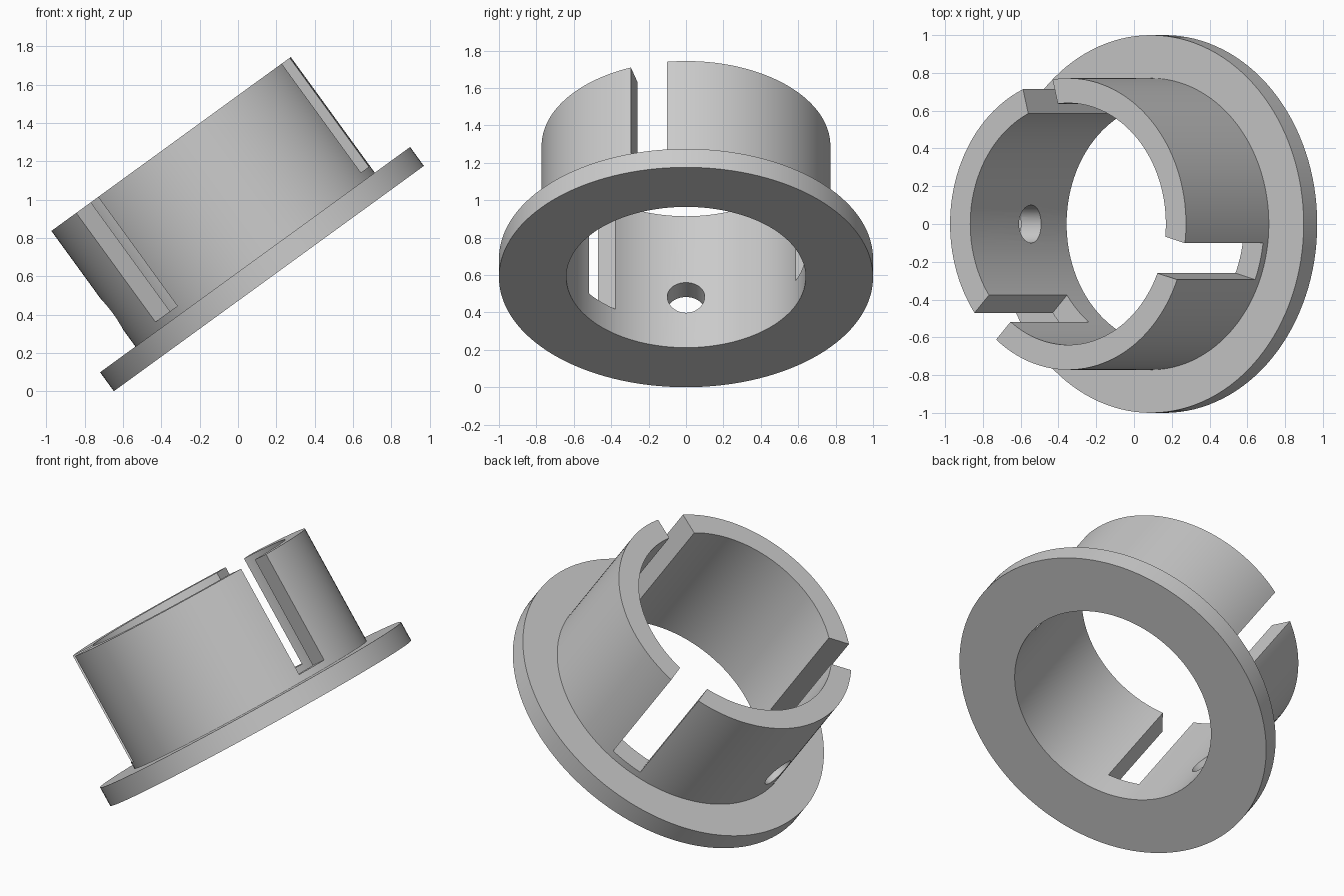
import bpy
import bmesh
import math
from mathutils import Matrix

SIDES = 128
TILT = math.radians(-36)
BORE, WALL, RIM = 0.64, 0.772, 1.0
FLANGE, HEIGHT = 0.122, 0.868
SLOT_BASE, SLOT_WIDTH = 0.165, 0.2

cube = bpy.data.objects.get("Cube")
if cube:
    bpy.data.objects.remove(cube, do_unlink=True)

grey = bpy.data.materials.new("plain grey")
grey.use_nodes = True
colour = (0.6, 0.6, 0.6, 1)
grey.diffuse_color = colour
grey.node_tree.nodes["Principled BSDF"].inputs["Base Color"].default_value = colour


def make_object(name, bm):
    bmesh.ops.recalc_face_normals(bm, faces=bm.faces)
    mesh = bpy.data.meshes.new(name)
    bm.to_mesh(mesh)
    bm.free()
    mesh.materials.append(grey)
    obj = bpy.data.objects.new(name, mesh)
    bpy.context.collection.objects.link(obj)
    return obj


# Flanged sleeve: one closed profile turned about its axis
profile = [(BORE, 0), (RIM, 0), (RIM, FLANGE), (WALL, FLANGE), (WALL, HEIGHT), (BORE, HEIGHT)]
bm = bmesh.new()
verts = [bm.verts.new((r, 0, z)) for r, z in profile]
edges = [bm.edges.new((v, verts[(i + 1) % len(verts)])) for i, v in enumerate(verts)]
bmesh.ops.spin(bm, geom=verts + edges, cent=(0, 0, 0), axis=(0, 0, 1),
               angle=math.tau, steps=SIDES, use_merge=True)
bmesh.ops.remove_doubles(bm, verts=bm.verts, dist=0.0001)
sleeve = make_object("flanged_sleeve", bm)

# Three open slots, evenly spaced round the wall
cutters = []
for i in range(3):
    bm = bmesh.new()
    place = (Matrix.Rotation(math.radians(120 * i - 15), 4, "Z")
             @ Matrix.Translation((0.7, 0, SLOT_BASE + 0.5))
             @ Matrix.Diagonal((0.5, SLOT_WIDTH, 1, 1)))
    bmesh.ops.create_cube(bm, size=1, matrix=place)
    cutters.append(make_object("slot_cutter", bm))

# Round pin hole through the lower side of the wall
bm = bmesh.new()
place = Matrix.Translation((-0.7, 0, 0.33)) @ Matrix.Rotation(math.radians(90), 4, "Y")
bmesh.ops.create_cone(bm, cap_ends=True, segments=48, radius1=0.1, radius2=0.1,
                      depth=0.5, matrix=place)
cutters.append(make_object("pin_hole_cutter", bm))

# Apply the cuts, then remove the cutters
bpy.context.view_layer.objects.active = sleeve
sleeve.select_set(True)
for cutter in cutters:
    cutter.hide_render = True
    cut = sleeve.modifiers.new("cut", "BOOLEAN")
    cut.operation = "DIFFERENCE"
    cut.solver = "EXACT"
    cut.object = cutter
    bpy.ops.object.modifier_apply(modifier=cut.name)
    bpy.data.objects.remove(cutter, do_unlink=True)

# Smooth curved walls, then tilt the sleeve so its rim touches the ground
bpy.ops.object.shade_smooth_by_angle(angle=math.radians(30))
sleeve.data.transform(Matrix.Translation((0.161, 0, -math.sin(TILT)))
                      @ Matrix.Rotation(TILT, 4, "Y"))
